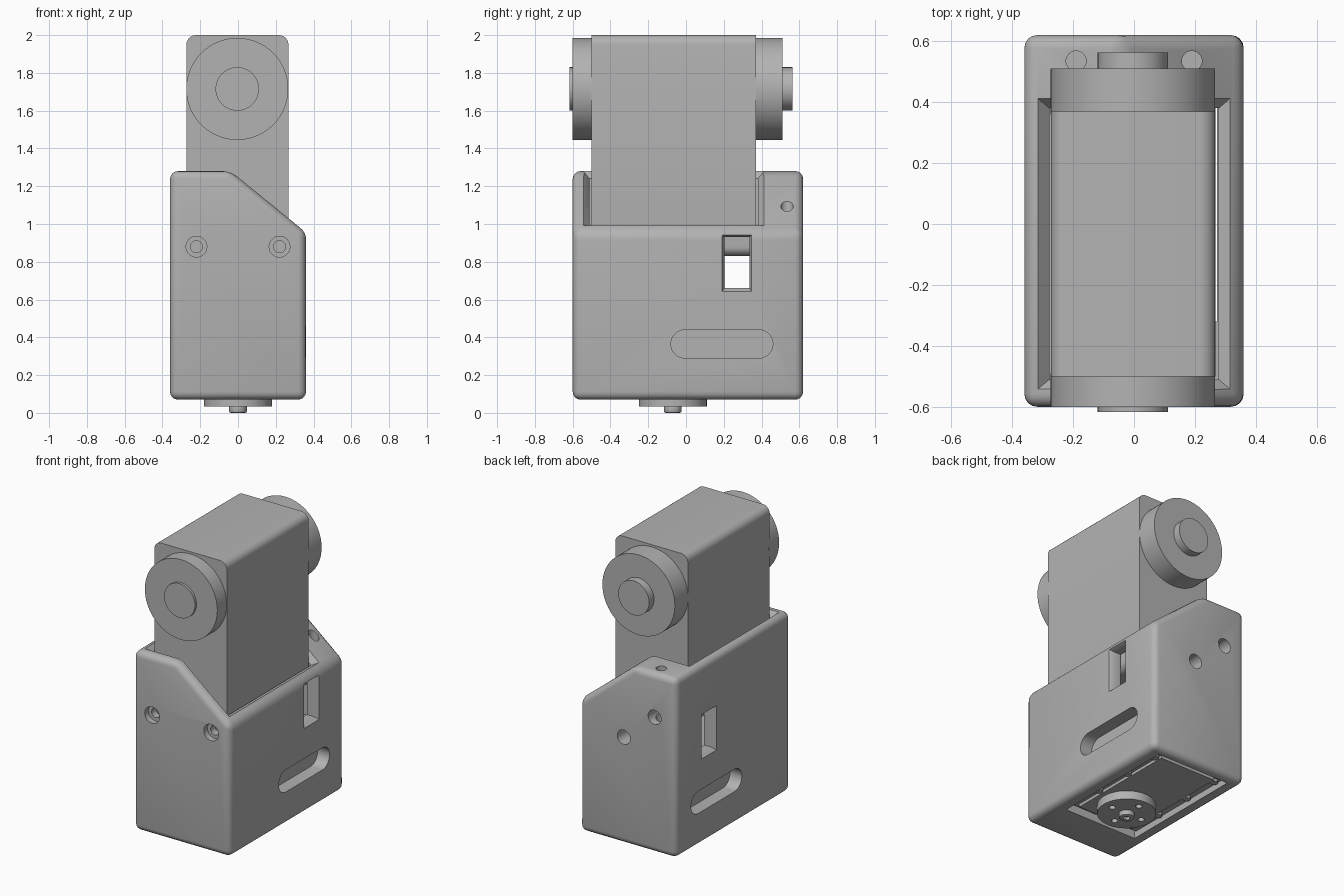
import bpy, bmesh, math

cube = bpy.data.objects.get("Cube")
if cube:
    bpy.data.objects.remove(cube, do_unlink=True)

grey = bpy.data.materials.new("plain_grey")
grey.use_nodes = True
COLOR = (0.45, 0.45, 0.45, 1)
grey.diffuse_color = COLOR
for node in grey.node_tree.nodes:
    if node.type == 'BSDF_PRINCIPLED':
        node.inputs["Base Color"].default_value = COLOR


def finish(name, bm):
    bmesh.ops.recalc_face_normals(bm, faces=bm.faces[:])
    mesh = bpy.data.meshes.new(name)
    bm.to_mesh(mesh)
    bm.free()
    mesh.materials.append(grey)
    ob = bpy.data.objects.new(name, mesh)
    bpy.context.scene.collection.objects.link(ob)
    return ob


def place(axis, u, v, w):
    return {'x': (w, u, v), 'y': (u, w, v), 'z': (u, v, w)}[axis]


def prism(name, outline, axis, a, b):
    """Extrude a flat outline along an axis from a to b."""
    bm = bmesh.new()
    rings = [[bm.verts.new(place(axis, u, v, w)) for u, v in outline] for w in (a, b)]
    n = len(outline)
    for ring in rings:
        bm.faces.new(ring)
    for i in range(n):
        j = (i + 1) % n
        bm.faces.new((rings[0][i], rings[0][j], rings[1][j], rings[1][i]))
    return finish(name, bm)


def hull(name, points):
    bm = bmesh.new()
    for p in points:
        bm.verts.new(p)
    bmesh.ops.convex_hull(bm, input=bm.verts[:])
    bmesh.ops.dissolve_limit(bm, angle_limit=0.01, verts=bm.verts[:], edges=bm.edges[:])
    return finish(name, bm)


def arc(u, v, r, start=0, sweep=360, n=40):
    count = n if sweep == 360 else n + 1
    return [(u + r * math.cos(math.radians(start + sweep * i / n)),
             v + r * math.sin(math.radians(start + sweep * i / n))) for i in range(count)]


def rect(u0, u1, v0, v1):
    return [(u0, v0), (u1, v0), (u1, v1), (u0, v1)]


def apply(ob, mod):
    bpy.context.view_layer.objects.active = ob
    bpy.ops.object.modifier_apply(modifier=mod.name)


def cut(ob, *cutters):
    for c in cutters:
        mod = ob.modifiers.new("cut", 'BOOLEAN')
        mod.operation = 'DIFFERENCE'
        mod.solver = 'EXACT'
        mod.object = c
        apply(ob, mod)
        bpy.data.objects.remove(c, do_unlink=True)


def smooth(ob):
    bpy.ops.object.select_all(action='DESELECT')
    ob.select_set(True)
    bpy.context.view_layer.objects.active = ob
    bpy.ops.object.shade_smooth_by_angle(angle=math.radians(30))


# Case: rounded block with one sloping shoulder
case = prism("case", [(-.36, .07), (.36, .07), (.36, .955), (-.04, 1.28), (-.36, 1.28)],
             'y', -.6, .62)
bevel = case.modifiers.new("round", 'BEVEL')
bevel.width = .042
bevel.segments = 4
bevel.limit_method = 'ANGLE'
apply(case, bevel)

# Bays for the two motors
cut(case,
    prism("upper_bay", rect(-.278, .278, -.51, .38), 'z', .58, 1.5),
    prism("lower_bay", rect(-.272, .272, -.32, .56), 'z', 0, .63))

# Chamfered rim around the upper bay, flat part then sloping part
inner = [(-.278, 1.24), (-.055, 1.24), (.278, .975)]
outer = [(-.325, 1.29), (-.035, 1.29), (.325, .995)]
for k in (0, 1):
    pts = []
    for i in (k, k + 1):
        (xi, zi), (xo, zo) = inner[i], outer[i]
        pts += [(xi, y, zi) for y in (-.51, .38)]
        pts += [(xo, y, zo) for y in (-.55, .42)]
        pts += [(xo, y, zo + .1) for y in (-.55, .42)]
    cut(case, hull("rim_chamfer", pts))

# Side window with flared frame, and long side slot
cut(case, prism("window", rect(.203, .335, .66, .93), 'x', -.5, .5))
for s in (-1, 1):
    cut(case, hull("window_flare",
                   [(s * .335, y, z) for y, z in rect(.203, .335, .66, .93)] +
                   [(s * .365, y, z) for y, z in rect(.188, .35, .64, .945)]))
cut(case, prism("slot", arc(.385, .365, .075, -90, 180, 16) + arc(-.005, .365, .075, 90, 180, 16),
                'x', -.5, .5))

# Screw holes: stepped in front, vertical at the rear, plain in the back
for s in (-1, 1):
    cut(case,
        prism("front_counterbore", arc(s * .22, .88, .055), 'y', -.7, -.56),
        prism("front_hole", arc(s * .22, .88, .032), 'y', -.58, -.45),
        prism("rear_top_hole", arc(s * .19, .535, .033), 'z', .85, 1.4))
for x, z in ((.03, .79), (-.2, .985)):
    cut(case, prism("back_hole", arc(x, z, .048), 'y', .45, .7))
smooth(case)

# Upper motor: body with rounded top edges and lower corners
R = .05
body = []
for u, v, a in ((.22, 1.95, 0), (-.22, 1.95, 90), (-.22, .88, 180), (.22, .88, 270)):
    body += arc(u - .003, v, R, a, 90, 6)
smooth(prism("upper_motor", body, 'y', -.5, .37))

# Output discs and hubs at both ends of the upper motor
for name, r, y0, y1 in (("front_disc", .27, -.6, -.49), ("front_hub", .115, -.617, -.59),
                        ("back_disc", .27, .36, .51), ("back_hub", .115, .5, .563)):
    smooth(prism(name, arc(-.004, 1.715, r, n=64), 'y', y0, y1))

# Lower motor, facing down
prism("lower_motor", rect(-.268, .268, -.3, .54), 'z', .11, .62)
prism("lower_motor_cover", rect(-.21, .21, -.27, .51), 'z', .09, .12)
for x in (-.235, .235):
    for y in (-.05, .22, .48):
        smooth(prism("cover_screw", arc(x, y, .024, n=20), 'z', .092, .12))

# Lower output disc with four holes and a central screw
horn = prism("lower_disc", arc(0, -.07, .18, n=64), 'z', .033, .1)
for x, y in arc(0, -.07, .115, n=4):
    cut(horn, prism("disc_hole", arc(x, y, .02, n=20), 'z', 0, .065))
smooth(horn)
screw = prism("centre_screw", arc(0, -.07, .047, n=32), 'z', 0, .05)
bev = screw.modifiers.new("round", 'BEVEL')
bev.width = .01
bev.segments = 2
bev.limit_method = 'ANGLE'
apply(screw, bev)
cut(screw, prism("screw_socket", arc(0, -.07, .022, n=6), 'z', -.05, .02))
smooth(screw)
